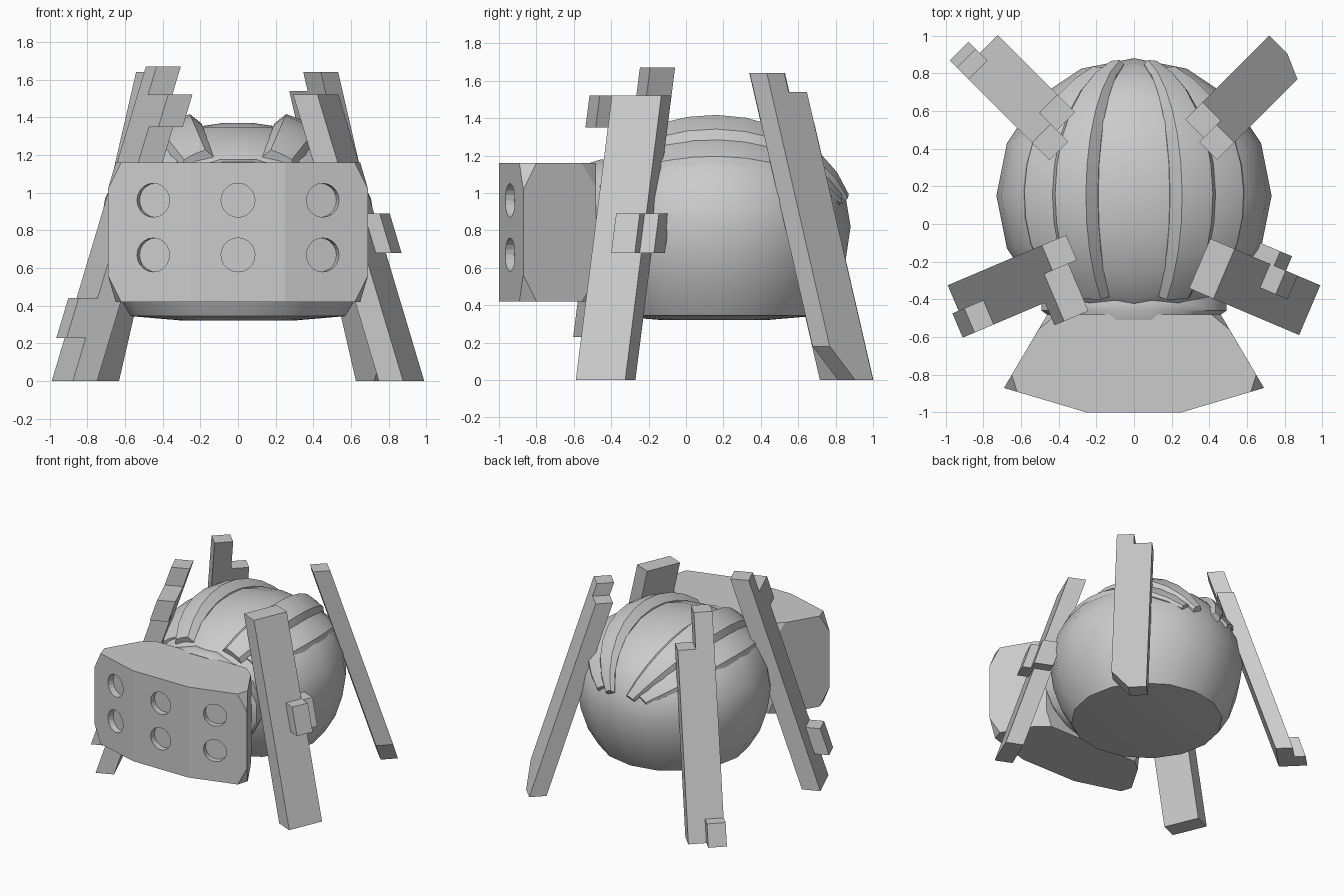
import bpy, bmesh, math
from mathutils import Vector, Matrix

if "Cube" in bpy.data.objects:
    bpy.data.objects.remove(bpy.data.objects["Cube"])

grey = bpy.data.materials.new("warm_grey")
grey.diffuse_color = (0.6, 0.6, 0.6, 1)
grey.use_nodes = True
grey.node_tree.nodes["Principled BSDF"].inputs["Base Color"].default_value = grey.diffuse_color


def finish(name, bm, smooth=None):
    bmesh.ops.recalc_face_normals(bm, faces=bm.faces)
    me = bpy.data.meshes.new(name)
    bm.to_mesh(me)
    bm.free()
    me.materials.append(grey)
    ob = bpy.data.objects.new(name, me)
    bpy.context.collection.objects.link(ob)
    if smooth:
        bpy.ops.object.select_all(action='DESELECT')
        ob.select_set(True)
        bpy.context.view_layer.objects.active = ob
        bpy.ops.object.shade_smooth_by_angle(angle=math.radians(smooth))
    return ob


def loft(name, rings, smooth=None):
    """Bridge closed rings of points and cap both ends."""
    bm = bmesh.new()
    vs = [[bm.verts.new(p) for p in ring] for ring in rings]
    n = len(vs[0])
    for a, b in zip(vs, vs[1:]):
        for i in range(n):
            j = (i + 1) % n
            bm.faces.new((a[i], a[j], b[j], b[i]))
    bm.faces.new(vs[0])
    bm.faces.new(vs[-1])
    return finish(name, bm, smooth)


# Round body with a nearly flat bottom
CY, CZ = 0.15, 0.82
N = 16
profile = [(0.3, 0.322), (0.57, 0.345), (0.65, 0.48), (0.705, 0.65), (0.73, 0.82), (0.705, 0.97),
           (0.63, 1.12), (0.55, 1.2), (0.42, 1.285), (0.25, 1.345), (0.08, 1.37)]
loft("body", [[(r * math.cos(2 * math.pi * i / N), CY + r * math.sin(2 * math.pi * i / N), z)
               for i in range(N)] for r, z in profile], 40)


# Raised bands that run front to back over the body and narrow at the ends
def shell(phi, theta, lift):
    p, t = math.radians(phi), math.radians(theta)
    return ((0.73 + lift) * math.sin(t) * math.sin(p),
            CY + (0.73 + lift * 0.3) * math.cos(t),
            CZ + (0.555 + lift) * math.sin(t) * math.cos(p))


def band(name, side, section, t0, t1):
    loft(name, [[shell(side * p, t0 + (t1 - t0) * k / 10, h) for p, h in section]
                for k in range(11)], 30)


for side, tag in ((1, "right"), (-1, "left")):
    band("rib_" + tag, side, [(15, -0.06), (15, 0.01), (18.5, 0.075), (25, 0.07), (32, 0.06),
                              (36, 0.01), (36, -0.06)], 17, 137)
    band("side_panel_" + tag, side, [(35, -0.06), (35, 0.015), (42, 0.025), (50, 0.03),
                                     (54, 0.0), (54, -0.06)], 22, 132)

# Collar between body and front box
collar = [(-0.51, 0.43, 0.37), (-0.46, 0.5, 0.385), (-0.42, 0.5, 0.385), (-0.28, 0.46, 0.37)]
loft("collar", [[(rx * math.cos(2 * math.pi * (i + 0.5) / N), y,
                  0.80 + rz * math.sin(2 * math.pi * (i + 0.5) / N))
                 for i in range(N)] for y, rx, rz in collar], 30)

# Front box with clipped corners
bm = bmesh.new()
quarter = [(0.25, -1.0, 0.37), (0.62, -0.8907, 0.37), (0.6487, -0.80, 0.37), (0.69, -0.87, 0.23),
           (0.507, -0.56, 0.37), (0.41, -0.48, 0.37), (0.46, -0.48, 0.24)]
for sx in (1, -1):
    for sz in (1, -1):
        for x, y, z in quarter:
            bm.verts.new((sx * x, y, 0.79 + sz * z))
bmesh.ops.convex_hull(bm, input=bm.verts)
bmesh.ops.dissolve_limit(bm, angle_limit=math.radians(2), verts=bm.verts, edges=bm.edges)
box = finish("front_box", bm)

# Six shallow round sockets, square to the face they sit in
bm = bmesh.new()
tilt = math.atan2(0.13, 0.44)
for col in (-1, 0, 1):
    y = -1.0 if col == 0 else -0.941
    for z in (0.67, 0.96):
        mat = (Matrix.Translation((col * 0.45, y, z)) @ Matrix.Rotation(col * tilt, 4, 'Z')
               @ Matrix.Rotation(math.pi / 2, 4, 'X'))
        bmesh.ops.create_cone(bm, cap_ends=True, segments=20, radius1=0.09, radius2=0.09,
                              depth=0.1, matrix=mat)
cutter = finish("socket_cutter", bm)
cutter.hide_render = True
mod = box.modifiers.new("sockets", 'BOOLEAN')
mod.operation, mod.solver, mod.object = 'DIFFERENCE', 'EXACT', cutter
bpy.context.view_layer.objects.active = box
bpy.ops.object.modifier_apply(modifier=mod.name)
bpy.data.objects.remove(cutter)


# Leaning slabs: outline in (sideways, height), thickness along the lean direction
def slab(name, angle, flip, foot, thick, outline):
    a = math.radians(angle)
    out = Vector((math.cos(a), math.sin(a), 0))
    across = Vector((-math.sin(a), math.cos(a), 0)) * flip
    loft(name, [[out * (foot - 0.325 * z + d) + across * t + Vector((0, 0, z))
                 for t, z in outline] for d in (-thick / 2, thick / 2)])


def rect(t0, t1, z0, z1):
    return [(t0, z0), (t1, z0), (t1, z1), (t0, z1)]


FR, FL, BL, BR = (-23, 1), (203, -1), (135, 1), (45, -1)
slab("front_right_leg", *FR, 0.967, 0.14, rect(-0.2, 0.087, 0, 1.52))
slab("front_right_outer_block", *FR, 1.077, 0.10, rect(-0.05, 0.087, 0.68, 0.89))
slab("front_right_side_block", *FR, 0.985, 0.15, rect(0.087, 0.17, 0.68, 0.89))
slab("front_left_leg", *FL, 0.967, 0.14,
     [(-0.2, 0), (0.087, 0), (0.087, 1.67), (-0.058, 1.67), (-0.058, 1.52),
      (-0.33, 1.52), (-0.33, 1.35), (-0.2, 1.35)])
slab("front_left_block", *FL, 1.087, 0.12, rect(-0.2, -0.06, 0.23, 0.44))
slab("back_left_leg", *BL, 1.155, 0.13,
     [(-0.197, 0), (0.078, 0), (0.078, 1.64), (-0.062, 1.64), (-0.062, 1.38), (-0.197, 1.38)])
slab("back_left_foot_block", *BL, 1.26, 0.09, rect(-0.062, 0.078, 0, 0.17))
slab("back_right_leg", *BR, 1.15, 0.13,
     [(-0.2, 0), (-0.064, 0), (0.07, 0.18), (0.07, 1.64), (-0.062, 1.64),
      (-0.062, 1.54), (-0.2, 1.54)])
